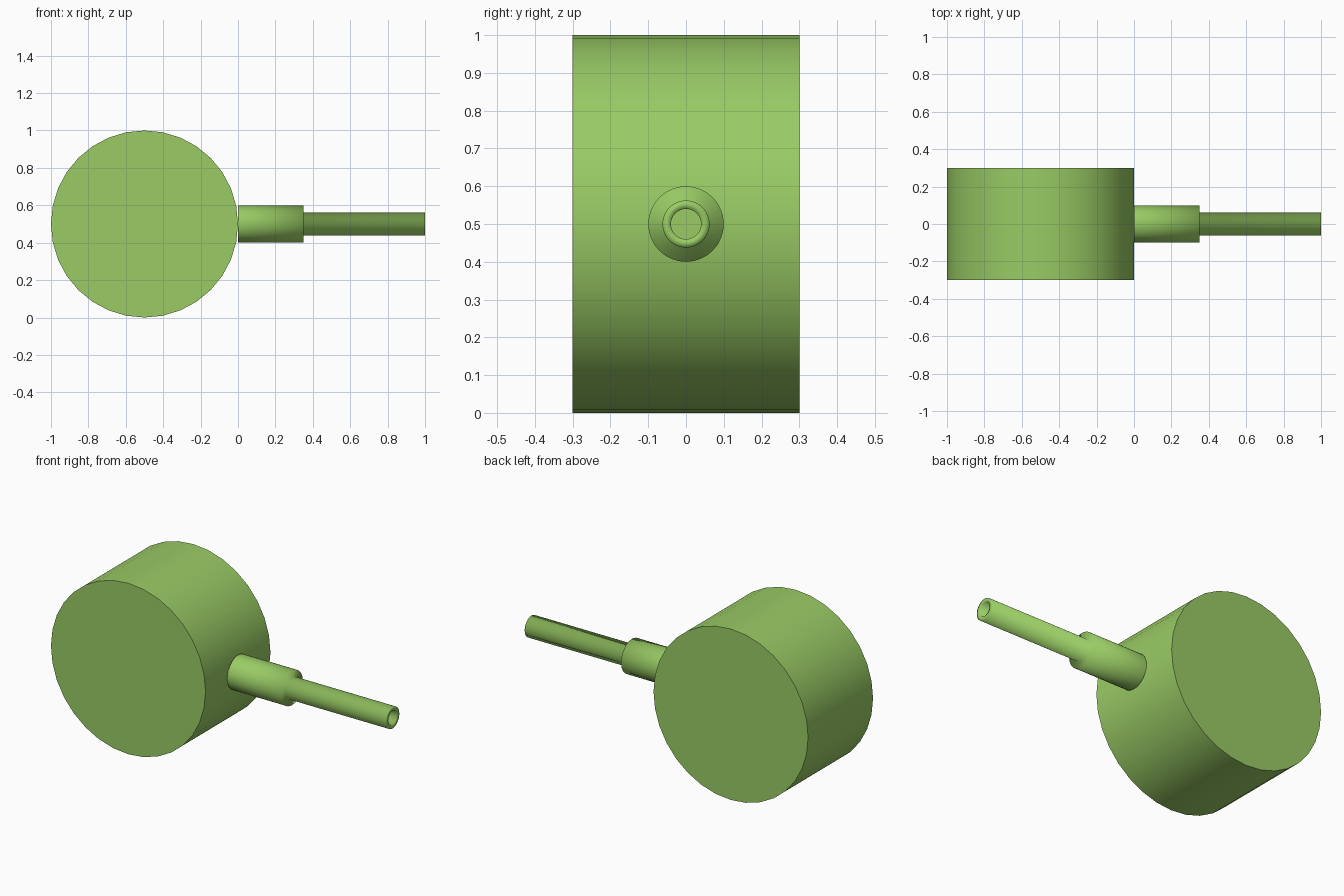
import bpy, bmesh
from math import sin, cos, tau

if "Cube" in bpy.data.objects:
    bpy.data.objects.remove(bpy.data.objects["Cube"])

SIDES = 32

green = bpy.data.materials.new("green")
green.diffuse_color = (0.32, 0.60, 0.13, 1)
green.use_nodes = True
green.node_tree.nodes["Principled BSDF"].inputs["Base Color"].default_value = green.diffuse_color


def lathe(name, profile, place, sharp_rings=()):
    """Turn (distance along axis, radius) points into a capped solid of revolution."""
    bm = bmesh.new()
    rings = [[bm.verts.new(place(d, r * cos(tau * i / SIDES), r * sin(tau * i / SIDES)))
              for i in range(SIDES)] for d, r in profile]
    for a, b in zip(rings, rings[1:]):
        for i in range(SIDES):
            j = (i + 1) % SIDES
            bm.faces.new((a[i], a[j], b[j], b[i]))
    bm.faces.new(rings[0])
    bm.faces.new(rings[-1])
    bmesh.ops.recalc_face_normals(bm, faces=bm.faces)
    for f in bm.faces:
        f.smooth = True
    for k in sharp_rings:
        for i in range(SIDES):
            bm.edges.get((rings[k][i], rings[k][(i + 1) % SIDES])).smooth = False
    mesh = bpy.data.meshes.new(name)
    bm.to_mesh(mesh)
    bm.free()
    mesh.materials.append(green)
    obj = bpy.data.objects.new(name, mesh)
    bpy.context.collection.objects.link(obj)
    return obj


# Round drum lying along y, crisp rims
lathe("drum", [(-0.3, 0.5), (0.3, 0.5)],
      lambda d, u, v: (-0.5 + u, d, 0.5 + v), sharp_rings=(0, 1))

# Collar stepping down to a hollow nozzle along x, softly shaded across the steps
lathe("collar_and_nozzle",
      [(0, 0.1), (0.35, 0.1), (0.35, 0.0625), (1, 0.0625), (1, 0.04), (0.35, 0.04)],
      lambda d, u, v: (d, u, 0.5 + v), sharp_rings=(0, 5))
